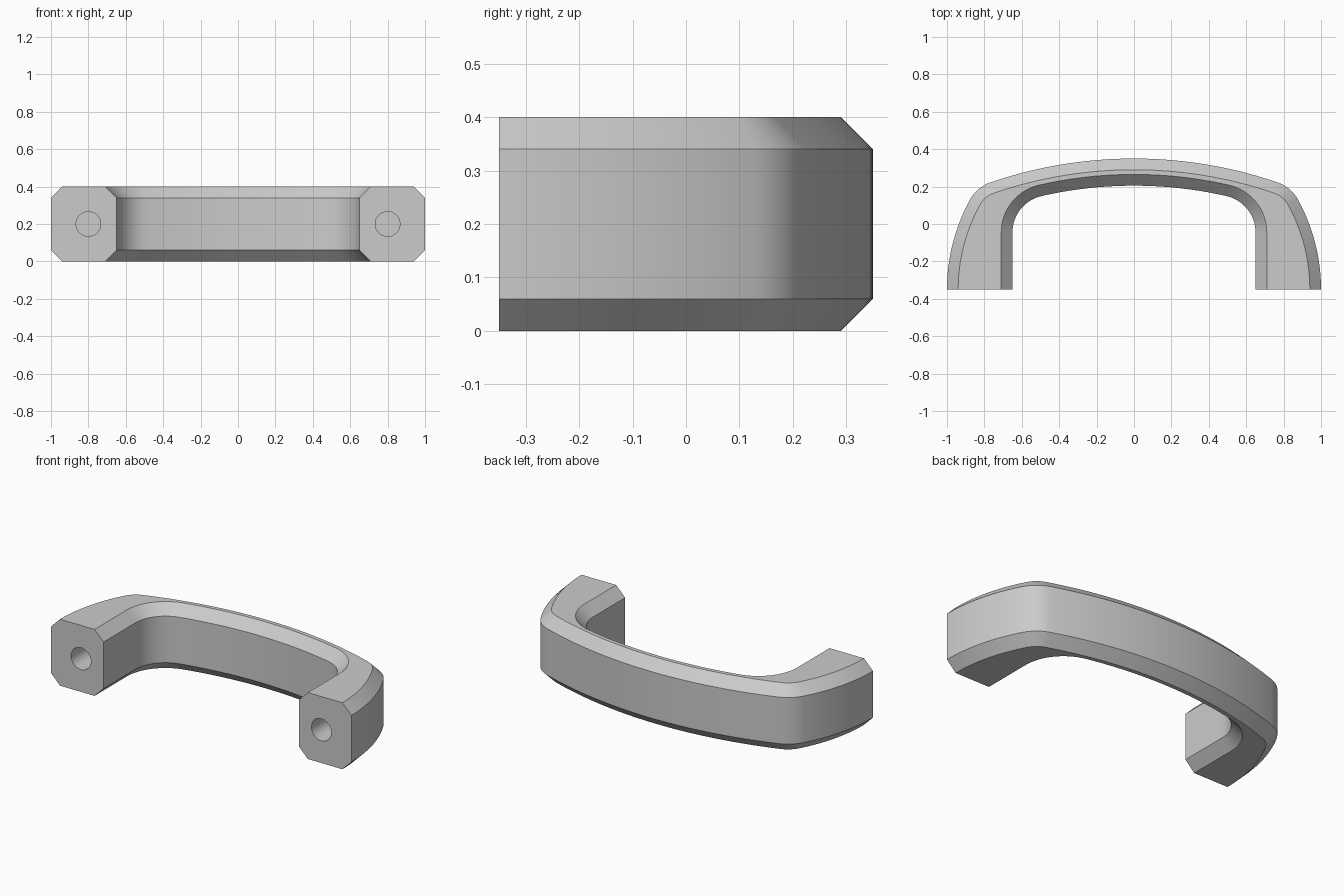
import bpy, bmesh, math
from mathutils import Vector

HEIGHT, CHAMFER, FRONT = 0.40, 0.06, -0.35
TOP_R, WALL, FILLET = 2.37, 0.145, 0.20
TOP_C = Vector((0, 0.35 - TOP_R))   # centre of the long back arc
SIDE_C = Vector((0, FRONT))         # centre of the side arcs

if "Cube" in bpy.data.objects:
    bpy.data.objects.remove(bpy.data.objects["Cube"])

grey = bpy.data.materials.new("grey")
grey.use_nodes = True
grey.diffuse_color = (0.6, 0.6, 0.6, 1)
grey.node_tree.nodes["Principled BSDF"].inputs["Base Color"].default_value = (0.6, 0.6, 0.6, 1)


def arc(centre, radius, a, b, steps):
    return [centre + radius * Vector((math.cos(a + (b - a) * i / steps),
                                      math.sin(a + (b - a) * i / steps)))
            for i in range(steps + 1)]


def angle(v):
    return math.atan2(v.y, v.x)


def mirrored(half):
    return half + [Vector((-p.x, p.y)) for p in reversed(half[:-1])]


def outer_path(inset):
    # side arc, rounded corner and back arc, all tangent
    r1, r2 = 1 - FILLET, TOP_R - FILLET
    gap = SIDE_C.y - TOP_C.y
    up = (r2 * r2 - r1 * r1 - gap * gap) / (2 * gap)
    c = SIDE_C + Vector((math.sqrt(r1 * r1 - up * up), up))
    a1, a2 = angle(c - SIDE_C), angle(c - TOP_C)
    return mirrored(arc(SIDE_C, 1 - inset, 0, a1, 16)
                    + arc(c, FILLET - inset, a1, a2, 12)[1:]
                    + arc(TOP_C, TOP_R - inset, a2, math.pi / 2, 20)[1:])


def inner_path(inset):
    # straight leg, rounded corner and back arc
    radius = TOP_R - WALL
    cx = 0.65 - FILLET
    c = Vector((cx, TOP_C.y + math.sqrt((radius - FILLET) ** 2 - cx * cx)))
    a = angle(c - TOP_C)
    x = 0.65 + inset
    leg = [Vector((x, FRONT + (c.y - FRONT) * i / 12)) for i in range(12)]
    return mirrored(leg + arc(c, FILLET + inset, 0, a, 16)
                    + arc(TOP_C, radius + inset, a, math.pi / 2, 20)[1:])


# handle: chamfered section swept between the outer and inner paths
levels = [(0, CHAMFER), (CHAMFER, 0), (HEIGHT - CHAMFER, 0), (HEIGHT, CHAMFER)]
rails = [(outer_path(d), z) for z, d in levels]
rails += [(inner_path(d), z) for z, d in reversed(levels)]
bm = bmesh.new()
rings = [[bm.verts.new((path[i].x, path[i].y, z)) for path, z in rails]
         for i in range(len(rails[0][0]))]
for a, b in zip(rings, rings[1:]):
    for j in range(len(a)):
        k = (j + 1) % len(a)
        bm.faces.new((a[j], b[j], b[k], a[k]))
bm.faces.new(rings[0])
bm.faces.new(rings[-1])
bmesh.ops.recalc_face_normals(bm, faces=bm.faces)
mesh = bpy.data.meshes.new("handle")
bm.to_mesh(mesh)
bm.free()
mesh.materials.append(grey)
handle = bpy.data.objects.new("handle", mesh)
bpy.context.collection.objects.link(handle)

# blind screw holes in both feet
for side in (-1, 1):
    bpy.ops.mesh.primitive_cylinder_add(vertices=48, radius=0.066, depth=0.6,
                                        location=(side * 0.8, FRONT, HEIGHT / 2),
                                        rotation=(math.pi / 2, 0, 0))
    cutter = bpy.context.object
    cutter.name = "screw_hole_cutter"
    cutter.hide_render = True
    cutter.data.materials.append(grey)
    cut = handle.modifiers.new("screw_hole", 'BOOLEAN')
    cut.operation, cut.solver, cut.object = 'DIFFERENCE', 'EXACT', cutter
    bpy.context.view_layer.objects.active = handle
    bpy.ops.object.modifier_apply(modifier=cut.name)
    bpy.data.objects.remove(cutter)

bpy.ops.object.select_all(action='DESELECT')
handle.select_set(True)
bpy.context.view_layer.objects.active = handle
bpy.ops.object.shade_smooth_by_angle(angle=math.radians(30))
